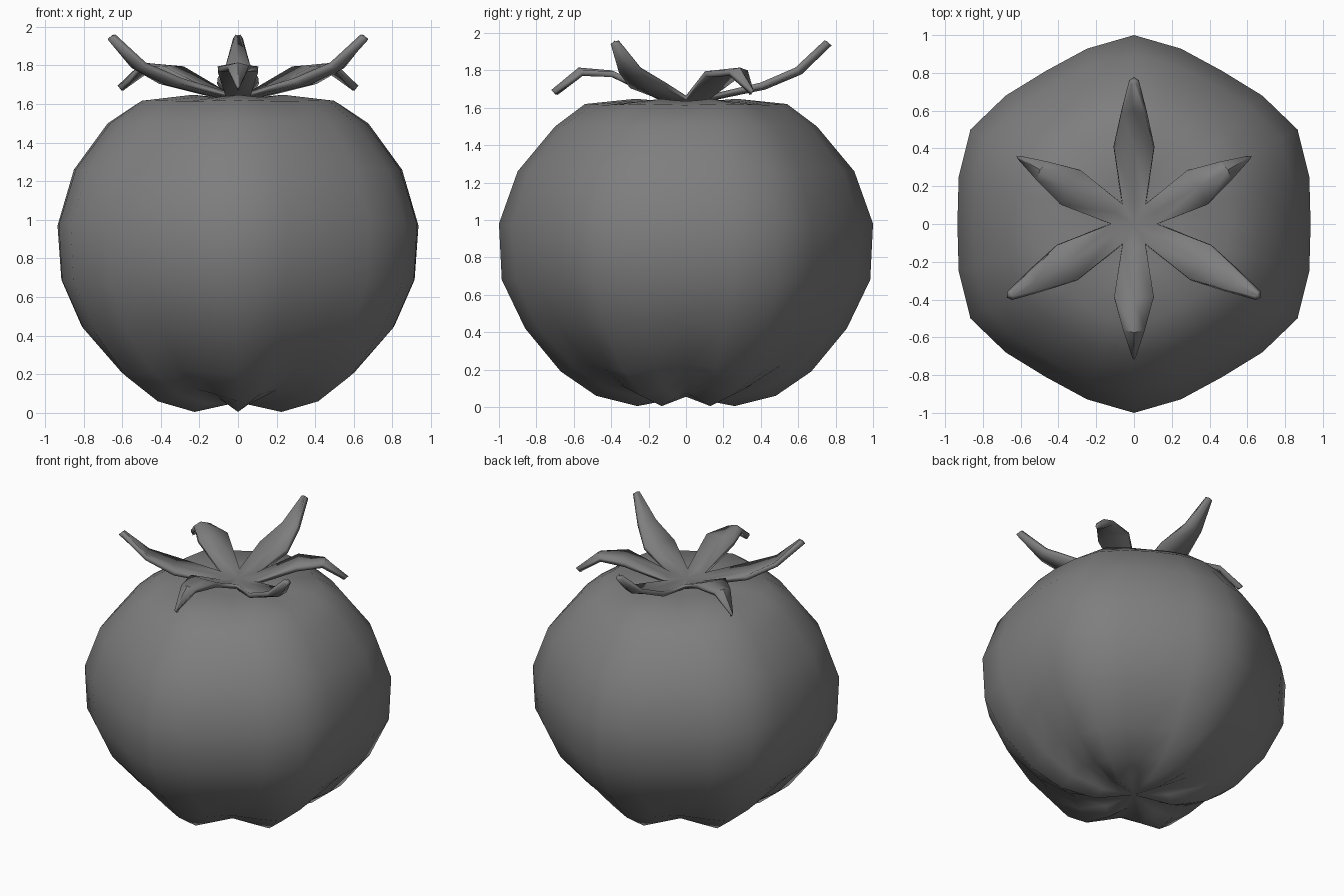
import bpy, bmesh, math

default = bpy.data.objects.get("Cube")
if default:
    bpy.data.objects.remove(default, do_unlink=True)

GREY = (0.21, 0.21, 0.21, 1)
mat = bpy.data.materials.new("dark grey")
mat.use_nodes = True
mat.diffuse_color = GREY
mat.node_tree.nodes["Principled BSDF"].inputs["Base Color"].default_value = GREY


def polar(r, angle, z, side=0.0):
    """Point at radius r along an angle, shifted sideways."""
    c, s = math.cos(angle), math.sin(angle)
    return (r * c - side * s, r * s + side * c, z)


def finish(bm, name, smooth_angle):
    bmesh.ops.recalc_face_normals(bm, faces=bm.faces)
    mesh = bpy.data.meshes.new(name)
    bm.to_mesh(mesh)
    bm.free()
    obj = bpy.data.objects.new(name, mesh)
    bpy.context.collection.objects.link(obj)
    mesh.materials.append(mat)
    bpy.ops.object.select_all(action='DESELECT')
    obj.select_set(True)
    bpy.context.view_layer.objects.active = obj
    bpy.ops.object.shade_smooth_by_angle(angle=math.radians(smooth_angle))
    return obj


# Fruit: six-lobed body, each ring blends a ridge point into a valley point
RIDGE = [(.26, .005), (.48, .06), (.67, .19), (.86, .42), (.985, .68),
         (1, .98), (.9, 1.26), (.7, 1.5), (.54, 1.62), (.27, 1.648)]
VALLEY = [(.2, .075), (.41, .12), (.6, .23), (.81, .45), (.915, .69),
          (.935, .97), (.85, 1.26), (.675, 1.5), (.5, 1.615), (.25, 1.635)]
SEGMENTS = 24
blend = (0, .6, 1, .6)          # ridge, flank, valley, flank
bm = bmesh.new()
rings = []
for (rr, rz), (vr, vz) in zip(RIDGE, VALLEY):
    ring = []
    for i in range(SEGMENTS):
        t = blend[i % 4]
        angle = math.radians(30) + math.tau * i / SEGMENTS
        ring.append(bm.verts.new(polar(rr + (vr - rr) * t, angle, rz + (vz - rz) * t)))
    rings.append(ring)
bottom = bm.verts.new((0, 0, .055))
top = bm.verts.new((0, 0, 1.625))
for i in range(SEGMENTS):
    j = (i + 1) % SEGMENTS
    for low, high in zip(rings, rings[1:]):
        bm.faces.new((low[i], low[j], high[j], high[i]))
    bm.faces.new((bottom, rings[0][j], rings[0][i]))
    bm.faces.new((top, rings[-1][i], rings[-1][j]))
finish(bm, "fruit_body", 80)

# Calyx: six leaves around a shared centre, alternately raised and drooping
# Each row: radius, half width, edge height, middle height
RAISED = [(.4, .105, 1.735, 1.728), (.585, .058, 1.815, 1.805), (.74, .012, 1.96, 1.955)]
DROOPING = [(.385, .105, 1.795, 1.8), (.56, .058, 1.8, 1.815), (.705, .01, 1.69, 1.695)]
bm = bmesh.new()
centre = bm.verts.new((0, 0, 1.652))
notches = [bm.verts.new(polar(.12, math.radians(60 * k), 1.665)) for k in range(6)]
for k in range(6):
    angle = math.radians(30 + 60 * k)
    rows = [(notches[k], bm.verts.new(polar(.125, angle, 1.668)), notches[(k + 1) % 6])]
    bm.faces.new((centre, rows[0][0], rows[0][1]))
    bm.faces.new((centre, rows[0][1], rows[0][2]))
    leaf = RAISED if k in (1, 3, 5) else DROOPING
    for r, w, edge_z, mid_z in leaf:
        rows.append((bm.verts.new(polar(r, angle, edge_z, -w)),
                     bm.verts.new(polar(r + .015, angle, mid_z)),
                     bm.verts.new(polar(r, angle, edge_z, w))))
    for a, b in zip(rows, rows[1:]):
        for s in (0, 1):
            bm.faces.new((a[s], b[s], b[s + 1], a[s + 1]))
calyx = finish(bm, "leaf_crown", 30)
solid = calyx.modifiers.new("thickness", 'SOLIDIFY')
solid.thickness = .032
solid.offset = -1
calyx.modifiers.move(len(calyx.modifiers) - 1, 0)
